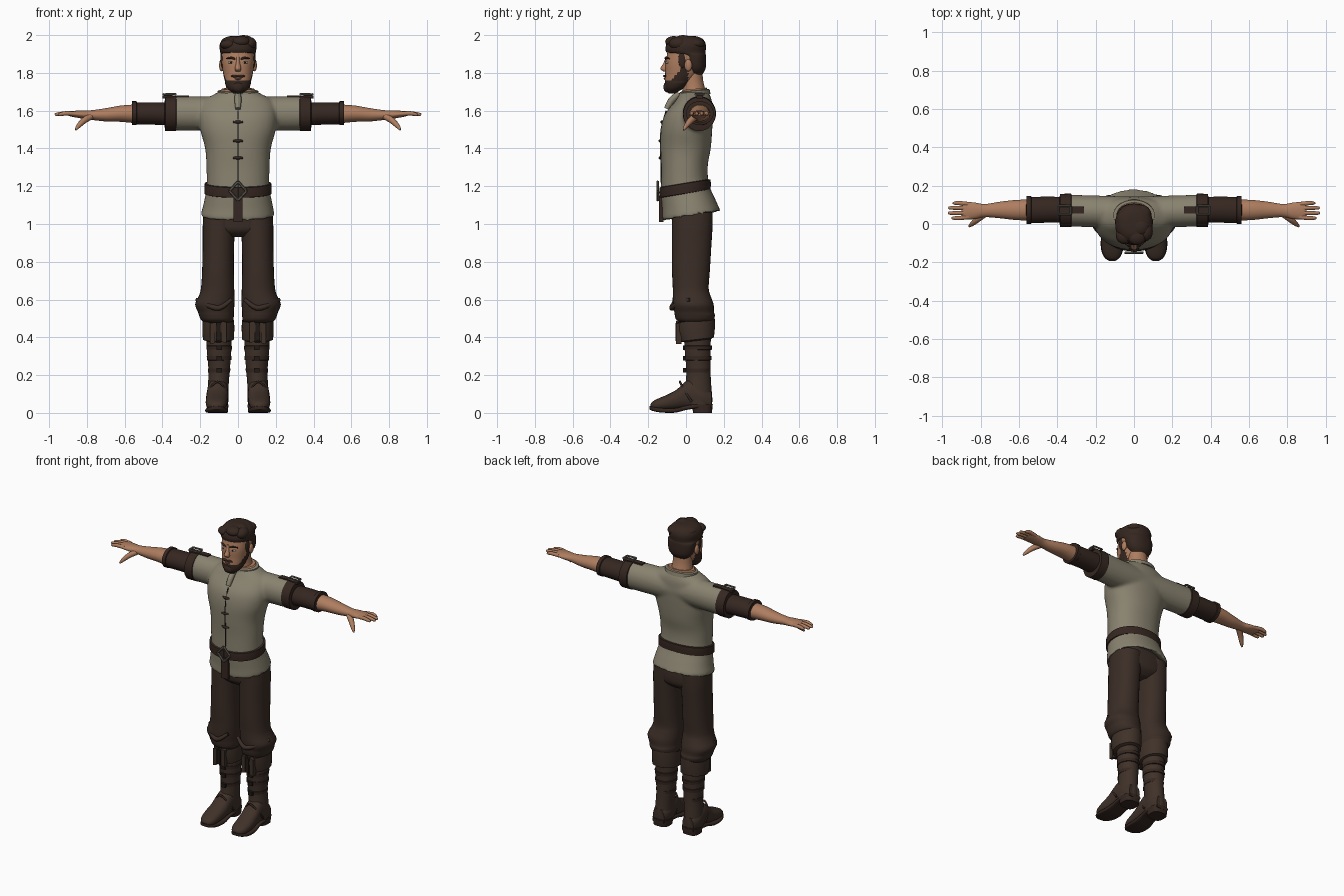
import bpy, bmesh, math
from mathutils import Vector


def material(name, rgb):
    m = bpy.data.materials.new(name)
    m.diffuse_color = (*rgb, 1)
    return m


LINEN = material("linen", (0.25, 0.225, 0.16))
TROUSER = material("trouser_brown", (0.043, 0.026, 0.019))
LEATHER = material("leather", (0.036, 0.02, 0.015))
BOOT = material("boot_leather", (0.05, 0.031, 0.022))
SKIN = material("skin", (0.42, 0.205, 0.115))
HAIR = material("hair", (0.036, 0.02, 0.014))
METAL = material("dull_metal", (0.13, 0.115, 0.09))
DARK = material("dark_trim", (0.015, 0.01, 0.008))
WHITE = material("eye_white", (0.55, 0.5, 0.45))
LIP = material("lip", (0.24, 0.09, 0.06))


def finish(name, bm, mat, mirror=False, angle=40):
    bmesh.ops.recalc_face_normals(bm, faces=bm.faces)
    me = bpy.data.meshes.new(name)
    bm.to_mesh(me)
    bm.free()
    me.materials.append(mat)
    for p in me.polygons:
        p.use_smooth = True
    me.set_sharp_from_angle(angle=math.radians(angle))
    ob = bpy.data.objects.new(name, me)
    bpy.context.collection.objects.link(ob)
    if mirror:
        ob.modifiers.new("mirror", 'MIRROR').use_mirror_merge = False
    return ob


def smooth_rows(rows, sub):
    # Catmull-Rom interpolation of number tuples
    out = []
    for i in range(len(rows) - 1):
        a, b, c, d = rows[max(i - 1, 0)], rows[i], rows[i + 1], rows[min(i + 2, len(rows) - 1)]
        for k in range(sub):
            t = k / sub
            out.append([0.5 * (2 * q + (r - p) * t + (2 * p - 5 * q + 4 * r - s) * t * t
                               + (3 * q - p - 3 * r + s) * t ** 3) for p, q, r, s in zip(a, b, c, d)])
    return out + [list(rows[-1])]


def bridge(name, loops, mat, mirror=False):
    bm = bmesh.new()
    vs = [[bm.verts.new(p) for p in loop] for loop in loops]
    n = len(vs[0])
    for a, b in zip(vs, vs[1:]):
        for i in range(n):
            j = (i + 1) % n
            bm.faces.new((a[i], a[j], b[j], b[i]))
    bm.faces.new(vs[0])
    bm.faces.new(vs[-1])
    return finish(name, bm, mat, mirror)


def loft(name, axis, rows, mat, mirror=False, n=32, sq=2.0, sub=4, tilt=0.0):
    # rows: (position on axis, centre a, centre b, radius a, radius b[, tilt])
    loops = []
    for row in smooth_rows(rows, sub):
        t, a, b, ra, rb = row[:5]
        tl = row[5] if len(row) > 5 else tilt
        loop = []
        for i in range(n):
            w = 2 * math.pi * i / n
            c, s = math.cos(w), math.sin(w)
            u = a + ra * math.copysign(abs(c) ** (2 / sq), c)
            v = b + rb * math.copysign(abs(s) ** (2 / sq), s)
            loop.append({'z': (u, v, t + tl * v), 'x': (t, u, v), 'y': (u, t, v)}[axis])
        loops.append(loop)
    return bridge(name, loops, mat, mirror)


def tube(name, pts, mat, mirror=False, n=10):
    # pts: (x, y, z, radius)
    rows = smooth_rows(pts, 4)
    loops = []
    for i, (x, y, z, r) in enumerate(rows):
        d = Vector(rows[min(i + 1, len(rows) - 1)][:3]) - Vector(rows[max(i - 1, 0)][:3])
        u = d.cross(Vector((0.1, 0.3, 1))).normalized()
        v = d.cross(u).normalized()
        loops.append([Vector((x, y, z)) + r * (math.cos(w) * u + math.sin(w) * v)
                      for w in (2 * math.pi * k / n for k in range(n))])
    return bridge(name, loops, mat, mirror)


def ball(name, loc, size, mat, mirror=False):
    bm = bmesh.new()
    bmesh.ops.create_uvsphere(bm, u_segments=16, v_segments=10, radius=1)
    for v in bm.verts:
        v.co = Vector([c * s for c, s in zip(v.co, size)]) + Vector(loc)
    return finish(name, bm, mat, mirror)


def box(name, lo, hi, mat, mirror=False, shear=0.0):
    bm = bmesh.new()
    bmesh.ops.create_cube(bm, size=1)
    for v in bm.verts:
        p = [l + (c + 0.5) * (h - l) for c, l, h in zip(v.co, lo, hi)]
        p[2] += shear * (p[0] - lo[0])
        v.co = p
    return finish(name, bm, mat, mirror)


# Shirt: body and both sleeves fused into one soft surface
shirt = loft("shirt", 'z', [
    (1.07, .03, .03, .14, .11, .16), (1.035, 0, .03, .193, .152, .16), (1.10, 0, .016, .183, .142, .16),
    (1.19, 0, -.005, .167, .127, .16), (1.30, 0, -.008, .167, .123, .05), (1.40, 0, -.002, .174, .133, 0),
    (1.50, 0, .003, .2, .136, 0), (1.58, 0, .015, .205, .127, 0), (1.65, 0, .04, .185, .097, 0),
    (1.685, 0, .045, .13, .08, 0), (1.70, 0, .045, .10, .072, 0)], LINEN, sq=2.2, n=48)
sleeves = loft("sleeves", 'x', [(x, .06 + .01 * abs(x) / .35, 1.585, .083, .09)
                                for x in (-.345, -.25, -.15, 0, .15, .25, .345)], LINEN)
bpy.ops.object.select_all(action='DESELECT')
shirt.select_set(True)
sleeves.select_set(True)
bpy.context.view_layer.objects.active = shirt
bpy.ops.object.join()
rm = shirt.modifiers.new("fuse", 'REMESH')
rm.mode, rm.voxel_size, rm.use_smooth_shade = 'VOXEL', 0.009, True
sm = shirt.modifiers.new("soften", 'SMOOTH')
sm.factor, sm.iterations = 0.5, 8

# Collar, front placket and toggles
loft("collar", 'z', [(1.675, 0, .045, .108, .085), (1.70, 0, .045, .108, .08), (1.703, 0, .045, .098, .07)],
     LINEN, sub=1, tilt=.1)
loft("neckline_skin", 'z', [(1.695, 0, .045, .098, .07), (1.711, 0, .045, .085, .064)], SKIN, sub=1, tilt=.1)
tube("placket_tab", [(0, -.035, 1.69, .016), (0, -.075, 1.655, .019), (0, -.103, 1.61, .014)], LINEN)
tube("front_seam", [(0, -.104, 1.60, .004), (0, -.131, 1.5, .004), (0, -.133, 1.4, .004), (0, -.131, 1.3, .004),
                    (0, -.131, 1.22, .004)], DARK)
for z, y in ((1.54, -.123), (1.44, -.133), (1.35, -.132)):
    tube("toggle", [(-.025, y, z, .005), (0, y - .005, z, .008), (.025, y, z, .005)], LEATHER)

# Belt with diamond buckle and hanging tongue
loft("belt", 'z', [(1.16, 0, -.005, .166, .125), (1.163, 0, -.005, .177, .135), (1.19, 0, -.005, .178, .137),
                   (1.215, 0, -.005, .176, .135), (1.218, 0, -.005, .165, .125)],
     LEATHER, sub=1, sq=2.2, n=48, tilt=.16)
corners = [(0, 1.225), (.045, 1.175), (0, 1.125), (-.045, 1.175)]
for (x0, z0), (x1, z1) in zip(corners, corners[1:] + corners[:1]):
    tube("buckle_bar", [(x0, -.15, z0, .007), (x1, -.15, z1, .007)], METAL, n=6)
tube("buckle_pin", [(0, -.152, 1.215, .004), (0, -.152, 1.135, .004)], METAL, n=6)
box("belt_tongue", (-.025, -.142, 1.01), (.025, -.118, 1.15), LEATHER)

# Sleeve cuffs, shoulder straps and bracers
loft("sleeve_cuff", 'x', [(.325, .071, 1.585, .08, .085), (.328, .071, 1.585, .088, .092),
                          (.385, .071, 1.582, .086, .09), (.388, .071, 1.582, .07, .07)], LEATHER, True, sub=1)
box("shoulder_strap", (.26, .055, 1.665), (.40, .09, 1.68), LEATHER, True)
for y in (.05, .095):
    tube("strap_buckle_side", [(.33, y, 1.688, .006), (.395, y, 1.686, .006)], METAL, True, n=6)
for x in (.33, .395):
    tube("strap_buckle_end", [(x, .05, 1.687, .006), (x, .095, 1.687, .006)], METAL, True, n=6)
loft("bracer", 'x', [(.37, .075, 1.582, .066, .06), (.45, .075, 1.585, .068, .059), (.535, .073, 1.585, .068, .058),
                     (.538, .073, 1.587, .073, .063), (.56, .073, 1.587, .073, .063), (.562, .073, 1.585, .05, .048)],
     LEATHER, True, sub=1)

# Forearms, hands and fingers
loft("forearm_and_hand", 'x', [(.54, .073, 1.583, .055, .05), (.62, .073, 1.584, .052, .043),
                               (.70, .073, 1.578, .043, .035), (.78, .07, 1.577, .034, .025),
                               (.83, .069, 1.58, .043, .021), (.88, .069, 1.583, .045, .015),
                               (.9, .069, 1.583, .036, .009)], SKIN, True)
for y, end in ((.109, .945), (.084, .968), (.057, .97), (.031, .952)):
    tube("finger", [(.86, .069 + (y - .069) * .85, 1.583, .012), (.91, y, 1.586, .0115),
                    (end - .01, y, 1.58, .009), (end, y, 1.578, .004)], SKIN, True)
tube("thumb", [(.775, .055, 1.572, .018), (.815, .025, 1.548, .017), (.845, 0, 1.518, .012),
               (.86, -.013, 1.498, .005)], SKIN, True)

# Neck and head, with the beard coloured by region
loft("neck", 'z', [(1.64, 0, .045, .08, .07), (1.71, 0, .042, .066, .06), (1.76, 0, .035, .06, .056),
                   (1.83, 0, .03, .06, .055)], SKIN)
head = loft("head", 'z', [(1.692, 0, -.075, .025, .018), (1.72, 0, -.06, .055, .05), (1.76, 0, -.037, .07, .075),
                          (1.80, 0, -.02, .079, .09), (1.85, 0, -.01, .086, .1), (1.90, 0, 0, .088, .1),
                          (1.95, 0, 0, .082, .092), (1.975, 0, 0, .05, .06)], SKIN, sq=2.2, n=48, sub=8)
head.data.materials.append(HAIR)
for p in head.data.polygons:
    c = p.center
    if c.y < .012 and c.z < 1.762 + max(0, c.y + .075) * 1.25:
        p.material_index = 1
for v in head.data.vertices:
    if v.co.y < .0 and v.co.z < 1.75:
        v.co.x *= 1.05
ball("moustache", (.017, -.112, 1.783), (.02, .009, .007), HAIR, True)
ball("chin_tuft", (0, -.095, 1.725), (.035, .025, .03), HAIR)
ball("mouth", (0, -.112, 1.768), (.018, .006, .005), LIP)
loft("nose", 'z', [(1.885, 0, -.095, .009, .012), (1.85, 0, -.106, .011, .014), (1.822, 0, -.115, .017, .021),
                   (1.808, 0, -.108, .013, .012)], SKIN, n=16)
ball("eye", (.036, -.098, 1.855), (.016, .009, .007), WHITE, True)
ball("iris", (.036, -.104, 1.855), (.006, .005, .006), DARK, True)
tube("eyebrow", [(.014, -.108, 1.872, .004), (.036, -.106, 1.88, .006), (.062, -.088, 1.875, .003)], HAIR, True)
ball("ear", (.088, .012, 1.84), (.012, .02, .032), SKIN, True)

# Hair: cap with fringe, sideburns and swept locks
loft("hair", 'z', [(1.79, 0, .05, .05, .035), (1.82, 0, .05, .078, .053), (1.86, 0, .046, .089, .06),
                   (1.895, 0, .035, .093, .07), (1.908, 0, .0, .094, .103), (1.945, 0, .0, .098, .106),
                   (1.975, 0, .003, .084, .09), (1.992, 0, .003, .055, .06), (1.996, 0, .003, .02, .02)],
     HAIR, sq=2.2, sub=3)
for x, y, z, sx, sy, sz in ((-.05, -.06, 1.95, .045, .045, .028), (.015, -.065, 1.965, .05, .045, .03),
                            (.06, -.04, 1.955, .038, .05, .035), (.03, -.015, 1.972, .05, .05, .028),
                            (-.04, .02, 1.965, .05, .06, .025), (.04, .05, 1.955, .05, .05, .03)):
    ball("hair_lock", (x, y, z), (sx, sy, sz), HAIR)
ball("sideburn", (.08, -.02, 1.87), (.012, .022, .045), HAIR, True)

# Trousers: hips and legs with gathered knees
loft("trouser_hips", 'z', [(.93, 0, .033, .06, .06), (.965, 0, .033, .16, .1), (1.02, 0, .033, .184, .108),
                           (1.12, 0, .02, .16, .11)], TROUSER, sq=2.4)
loft("trouser_leg", 'z', [(1.06, .095, .033, .088, .108), (.98, .101, .033, .086, .107), (.88, .104, .03, .083, .104),
                          (.75, .106, .026, .084, .1), (.66, .108, .025, .088, .095), (.62, .113, .03, .094, .1),
                          (.575, .123, .038, .104, .108), (.535, .117, .043, .095, .105),
                          (.515, .114, .047, .092, .106), (.49, .11, .047, .084, .096), (.47, .105, .047, .06, .06)],
     TROUSER, True, sq=2.2)
tube("gather_fold", [(.035, -.055, .60, .01), (.10, -.075, .555, .014), (.17, -.045, .575, .014),
                     (.217, .02, .60, .01)], TROUSER, True)

# Boots: folded cuffs, shafts, feet, soles and heels
loft("boot_cuff", 'z', [(.47, .104, .05, .07, .085), (.483, .104, .052, .083, .1), (.44, .104, .052, .085, .102),
                        (.382, .104, .058, .082, .09), (.375, .104, .06, .065, .07)],
     BOOT, True, sub=1, tilt=.12)
box("cuff_slit", (.092, -.055, .38), (.116, -.03, .475), DARK, True)
for x0, s in ((.062, .25), (.122, -.25)):
    box("cuff_flap", (x0, -.053, .37), (x0 + .026, -.025, .48), BOOT, True, shear=s)
loft("boot_shaft", 'z', [(.42, .1, .06, .067, .072), (.32, .1, .062, .064, .068), (.22, .1, .066, .056, .064),
                         (.14, .105, .065, .055, .069), (.08, .108, .067, .056, .072), (.03, .108, .07, .055, .068)],
     BOOT, True)
for z, r in ((.345, .067), (.29, .0645), (.225, .0585)):
    loft("boot_strap", 'z', [(z - .012, .1, .064, r - .006, r), (z - .01, .1, .064, r, r + .006),
                             (z + .01, .1, .064, r + .001, r + .007), (z + .012, .1, .064, r - .005, r)],
         LEATHER, True, sub=1)
    box("strap_clasp", (.085, -.017, z - .012), (.115, .0, z + .012), DARK, True)
loft("boot_foot", 'y', [(.135, .108, .065, .04, .05), (.09, .108, .08, .056, .06), (.03, .108, .1, .056, .08),
                        (-.01, .109, .09, .056, .07), (-.05, .111, .07, .057, .053), (-.10, .114, .055, .057, .041),
                        (-.15, .114, .044, .05, .031), (-.178, .113, .038, .034, .021), (-.188, .113, .036, .015, .01)],
     BOOT, True, sq=2.3)
tube("vamp_edge", [(.055, .03, .06, .006), (.065, -.01, .12, .006), (.108, -.032, .165, .006),
                   (.155, -.01, .12, .006), (.164, .03, .06, .006)], LEATHER, True)
loft("boot_sole", 'y', [(.14, .108, .036, .04, .012), (.06, .108, .036, .057, .012), (0, .109, .027, .055, .012),
                        (-.06, .112, .013, .06, .012), (-.13, .114, .014, .058, .012), (-.175, .114, .022, .04, .012),
                        (-.192, .114, .027, .016, .009)], LEATHER, True, sq=4)
loft("boot_heel", 'z', [(0, .108, .087, .052, .05), (.045, .108, .087, .057, .055)], LEATHER, True, sq=3, sub=1)
